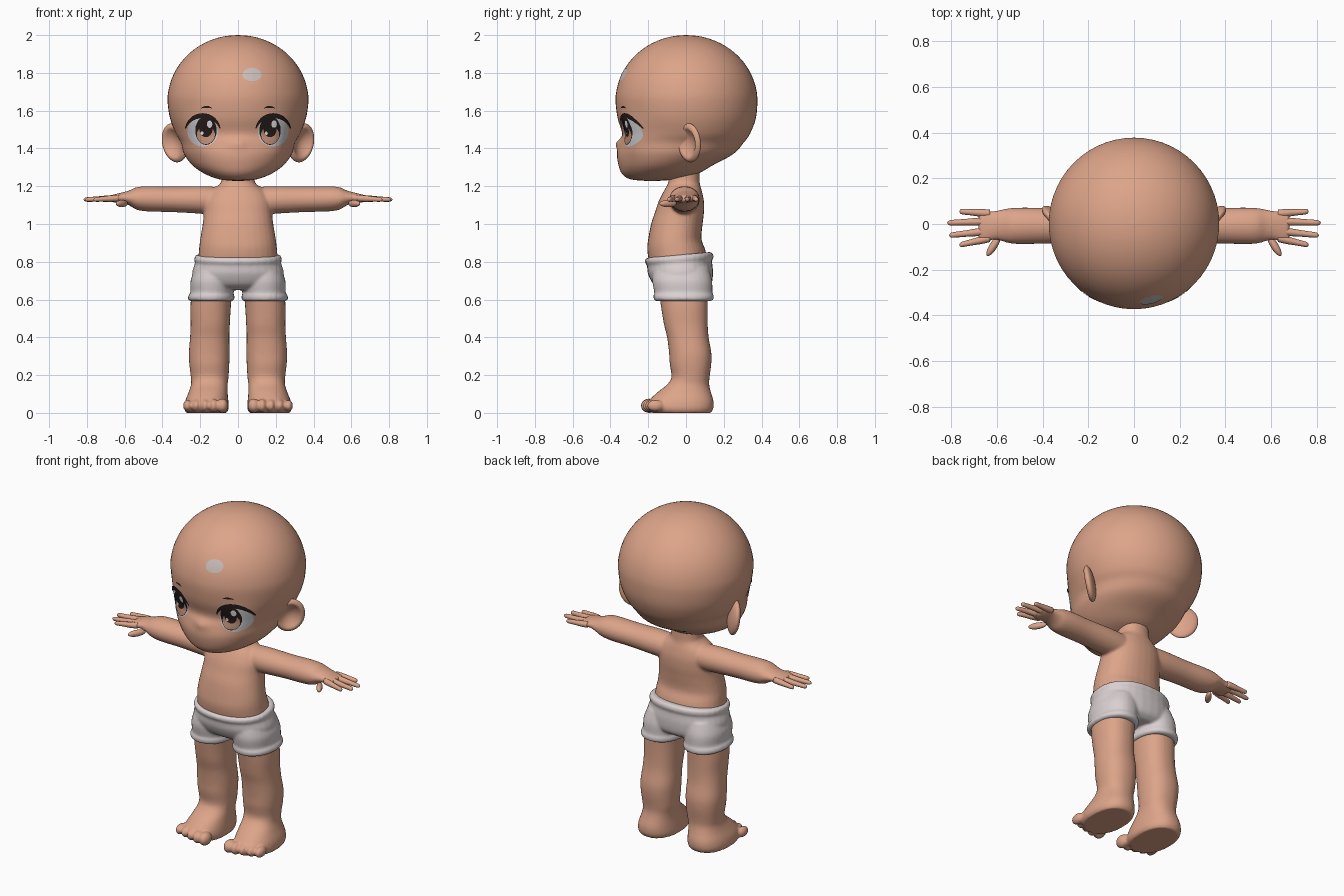
import bpy, bmesh
from math import sin, cos, pi, radians, exp, hypot, copysign
from mathutils import Vector, Matrix
from mathutils.bvhtree import BVHTree

cube = bpy.data.objects.get("Cube")
if cube:
    bpy.data.objects.remove(cube)


def material(name, r, g, b):
    m = bpy.data.materials.new(name)
    m.use_nodes = True
    m.diffuse_color = (r, g, b, 1)
    node = m.node_tree.nodes["Principled BSDF"]
    node.inputs["Base Color"].default_value = (r, g, b, 1)
    node.inputs["Roughness"].default_value = 0.8
    return m


SKIN = material("warm skin", 0.72, 0.37, 0.25)
CLOTH = material("pale cloth", 0.70, 0.63, 0.64)
SCLERA = material("eye white", 0.62, 0.61, 0.63)
DARK = material("dark brown", 0.018, 0.011, 0.010)
IRIS = material("light brown iris", 0.50, 0.27, 0.18)
SHINE = material("white shine", 0.88, 0.88, 0.88)
PATCH = material("pale forehead patch", 0.60, 0.53, 0.51)


def spow(v, p):
    return copysign(abs(v) ** p, v)


def resample(rows, steps):
    """Smooth curve through rows of numbers."""
    out = []
    for i in range(len(rows) - 1):
        a, b, c, d = (rows[min(max(i + k, 0), len(rows) - 1)] for k in (-1, 0, 1, 2))
        for s in range(steps):
            t = s / steps
            out.append([q + 0.5 * t * (r - p + t * (2*p - 5*q + 4*r - w + t * (3*(q - r) + w - p)))
                        for p, q, r, w in zip(a, b, c, d)])
    return out + [list(rows[-1])]


def loft(bm, rows, side=1, axis="z", p=1.0, seg=32, steps=4):
    """Rows are (position, centre, half width, low, high) of rounded sections."""
    rings = []
    for t, c, h, lo, hi in resample(rows, steps):
        ring = []
        for k in range(seg):
            a = 2 * pi * k / seg
            u = c + h * spow(cos(a), p)
            v = (lo + hi) / 2 + (hi - lo) / 2 * spow(sin(a), p)
            co = (side * u, v, t) if axis == "z" else (side * t, u, v)
            ring.append(bm.verts.new(co))
        rings.append(ring)
    for r, q in zip(rings, rings[1:]):
        for k in range(seg):
            n = (k + 1) % seg
            bm.faces.new((r[k], r[n], q[n], q[k]))
    bm.faces.new(rings[0])
    bm.faces.new(rings[-1])


def ball(bm, centre, size, spin=0, side=1):
    m = (Matrix.Scale(side, 4, (1, 0, 0)) @ Matrix.Translation(centre)
         @ Matrix.Rotation(spin, 4, "Z") @ Matrix.Diagonal((*size, 1)))
    bmesh.ops.create_icosphere(bm, subdivisions=3, radius=1, matrix=m)


def finish(bm, name, mat, voxel=0, smooth=4):
    bmesh.ops.recalc_face_normals(bm, faces=bm.faces)
    for f in bm.faces:
        f.smooth = True
    me = bpy.data.meshes.new(name)
    bm.to_mesh(me)
    bm.free()
    me.materials.append(mat)
    ob = bpy.data.objects.new(name, me)
    bpy.context.collection.objects.link(ob)
    if voxel:
        r = ob.modifiers.new("blend", "REMESH")
        r.mode = "VOXEL"
        r.voxel_size = voxel
        r.use_smooth_shade = True
        s = ob.modifiers.new("soften", "SMOOTH")
        s.factor = 0.5
        s.iterations = smooth
    return ob


# Head: domed skull over a short full-cheeked face
dome = [(1.65 + 0.35 * sin(a), 0, 0.372 * cos(a) + 0.001, -0.373 * cos(a), 0.378 * cos(a))
        for a in (radians(d) for d in range(90, -1, -10))]
jaw = [(1.56, 0, 0.36, -0.362, 0.37), (1.48, 0, 0.33, -0.338, 0.34),
       (1.43, 0, 0.302, -0.352, 0.305), (1.37, 0, 0.285, -0.365, 0.25),
       (1.31, 0, 0.24, -0.357, 0.14), (1.265, 0, 0.175, -0.338, 0.06),
       (1.237, 0, 0.10, -0.295, -0.05), (1.228, 0, 0.02, -0.21, -0.15)]
bm = bmesh.new()
loft(bm, dome + jaw, seg=56)
for v in bm.verts:
    if v.co.y < 0:
        # Flatten the face a little, then raise the nose
        face = exp(-((v.co.z - 1.46) / 0.09) ** 2)
        v.co.y -= 0.035 * face * exp(-((abs(v.co.x) - 0.23) / 0.07) ** 2)
        v.co.y -= 0.018 * exp(-(v.co.x / 0.03) ** 2 - ((v.co.z - 1.425) / 0.025) ** 2)
bmesh.ops.recalc_face_normals(bm, faces=bm.faces)
head_surface = BVHTree.FromBMesh(bm)
finish(bm, "head", SKIN)

# Ears: dished discs turned half forward
for side, label in ((1, "left"), (-1, "right")):
    bm = bmesh.new()
    bmesh.ops.create_icosphere(bm, subdivisions=4, radius=1)
    turn = (Matrix.Translation((0.335, 0.018, 1.43)) @ Matrix.Rotation(radians(12), 4, "Y")
            @ Matrix.Rotation(radians(-48), 4, "Z") @ Matrix.Diagonal((0.03, 0.085, 0.105, 1)))
    for v in bm.verts:
        r = hypot(v.co.y, v.co.z)
        if v.co.x > 0:
            v.co.x -= 1.5 * max(0, 1 - (r / 0.78) ** 2)
        v.co = turn @ v.co
        v.co.x *= side
    finish(bm, label + "_ear", SKIN)

# Body: torso, arms, legs and feet blended into one skin
torso = [(0.66, 0, 0.19, -0.15, 0.11), (0.78, 0, 0.21, -0.19, 0.115),
         (0.86, 0, 0.207, -0.205, 0.103), (0.92, 0, 0.20, -0.20, 0.082),
         (1.0, 0, 0.187, -0.185, 0.088), (1.06, 0, 0.18, -0.165, 0.095),
         (1.12, 0, 0.175, -0.145, 0.095), (1.17, 0, 0.15, -0.12, 0.085),
         (1.205, 0, 0.105, -0.10, 0.075), (1.23, 0, 0.088, -0.092, 0.072),
         (1.31, 0, 0.085, -0.09, 0.07)]
arm = [(0.08, -0.005, 0.075, 1.05, 1.195), (0.2, -0.008, 0.08, 1.055, 1.2),
       (0.35, -0.008, 0.077, 1.063, 1.198), (0.47, -0.008, 0.08, 1.066, 1.2),
       (0.535, -0.008, 0.078, 1.075, 1.195), (0.575, -0.006, 0.07, 1.098, 1.178),
       (0.61, -0.006, 0.063, 1.11, 1.168), (0.65, -0.012, 0.068, 1.113, 1.158),
       (0.68, -0.012, 0.06, 1.12, 1.15)]
leg = [(0.0, 0.167, 0.108, -0.18, 0.132), (0.025, 0.167, 0.118, -0.205, 0.145),
       (0.065, 0.165, 0.114, -0.195, 0.145), (0.11, 0.158, 0.103, -0.15, 0.132),
       (0.15, 0.152, 0.097, -0.10, 0.123), (0.19, 0.15, 0.1, -0.077, 0.125),
       (0.26, 0.152, 0.106, -0.086, 0.134), (0.32, 0.152, 0.108, -0.09, 0.134),
       (0.40, 0.15, 0.104, -0.10, 0.12), (0.47, 0.147, 0.104, -0.117, 0.115),
       (0.56, 0.145, 0.107, -0.132, 0.115), (0.68, 0.135, 0.108, -0.15, 0.118)]
bm = bmesh.new()
loft(bm, torso, p=0.9)
for side in (1, -1):
    loft(bm, arm, side, axis="x")
    loft(bm, leg, side, p=0.88)
    for i in range(5):
        width = 0.031 if i == 0 else 0.024
        ball(bm, (0.083 + 0.046 * i, -0.195 + 0.011 * max(i - 1, 0), 0.038),
             (width, 0.045, 0.039 - 0.002 * i), side=side)
finish(bm, "body", SKIN, voxel=0.008)

# Hands: four spread fingers and a lowered thumb
fingers = [(0.046, 0.055, 0.765), (0.012, 0.005, 0.818), (-0.03, -0.05, 0.81), (-0.062, -0.092, 0.765)]
for side, label in ((1, "left"), (-1, "right")):
    bm = bmesh.new()
    for y0, y1, tip in fingers:
        rows = []
        for t, r in ((0, 0.017), (0.3, 0.017), (0.6, 0.014), (0.9, 0.012), (0.97, 0.008), (1, 0.001)):
            y, z = y0 + (y1 - y0) * t, 1.137 - 0.008 * t
            rows.append((0.63 + (tip - 0.63) * t, y, r, z - r, z + r))
        loft(bm, rows, side, axis="x", seg=12, steps=3)
    ball(bm, (0.615, -0.095, 1.108), (0.053, 0.017, 0.019), radians(-58), side)
    finish(bm, label + "_fingers", SKIN)

# Shorts: hips with a waistband, and two hemmed legs
hips = [(0.65, 0, 0.16, -0.12, 0.1), (0.68, 0, 0.225, -0.17, 0.135),
        (0.74, 0, 0.243, -0.2, 0.143), (0.795, 0, 0.228, -0.207, 0.138),
        (0.81, 0, 0.232, -0.216, 0.145), (0.83, 0, 0.23, -0.216, 0.143),
        (0.84, 0, 0.215, -0.205, 0.13)]
short_leg = [(0.592, 0.14, 0.11, -0.16, 0.132), (0.6, 0.142, 0.122, -0.17, 0.145),
             (0.622, 0.141, 0.122, -0.173, 0.146), (0.637, 0.138, 0.114, -0.168, 0.14),
             (0.7, 0.133, 0.118, -0.178, 0.138), (0.77, 0.12, 0.105, -0.17, 0.12)]
bm = bmesh.new()
loft(bm, hips, p=0.9, steps=5)
for v in bm.verts:
    v.co.z += 0.09 * v.co.y * max(0, (v.co.z - 0.66) / 0.18)
for side in (1, -1):
    loft(bm, short_leg, side, p=0.92, steps=5)
finish(bm, "shorts", CLOTH, voxel=0.008, smooth=3)


def decal(name, mat, layer, cx, cz, rx, rz, start=0, end=360, inner=0.0):
    """Thin elliptical plate, or tapered arc, laid on the head."""
    bm = bmesh.new()
    nu, nv = 40, 6
    grid = []
    for i in range(nu + 1):
        a = radians(start + (end - start) * i / nu)
        taper = sin(pi * (0.06 + 0.88 * i / nu)) if inner else 1
        col = []
        for j in range(nv + 1):
            r = 1 - (1 - j / nv) * (1 - inner) * taper
            x, z = cx + rx * r * cos(a), cz + rz * r * sin(a)
            hit, normal, _, _ = head_surface.ray_cast(Vector((x, -1, z)), Vector((0, 1, 0)))
            if normal.y > 0:
                normal = -normal
            col.append(bm.verts.new(hit + normal * (0.001 + 0.0013 * layer)))
        grid.append(col)
    for a, b in zip(grid, grid[1:]):
        for j in range(nv):
            bm.faces.new((a[j], a[j + 1], b[j + 1], b[j]))
    bmesh.ops.remove_doubles(bm, verts=bm.verts, dist=0.00001)
    ob = finish(bm, name, mat)
    if sum(f.normal.y for f in ob.data.polygons) > 0:
        ob.data.flip_normals()


# Eyes, lashes and brows
for s, label in ((1, "left"), (-1, "right")):
    arc = (lambda a, b: (a, b)) if s > 0 else (lambda a, b: (180 - b, 180 - a))
    decal(label + "_eye_white", SCLERA, 1, s * 0.185, 1.49, 0.08, 0.08)
    decal(label + "_iris_rim", DARK, 2, s * 0.168, 1.495, 0.056, 0.076)
    decal(label + "_iris", IRIS, 3, s * 0.168, 1.472, 0.047, 0.049)
    decal(label + "_pupil", DARK, 4, s * 0.168, 1.503, 0.034, 0.044)
    decal(label + "_eye_shine", SHINE, 5, s * 0.168 + 0.02, 1.53, 0.014, 0.019)
    decal(label + "_small_shine", SHINE, 5, s * 0.168 - 0.02, 1.482, 0.008, 0.01)
    decal(label + "_lashes", DARK, 4, s * 0.183, 1.495, 0.093, 0.092, *arc(8, 172), 0.72)
    decal(label + "_brow", DARK, 1, s * 0.165, 1.597, 0.036, 0.028, *arc(35, 145), 0.6)

decal("forehead_patch", PATCH, 1, 0.074, 1.79, 0.05, 0.035)
